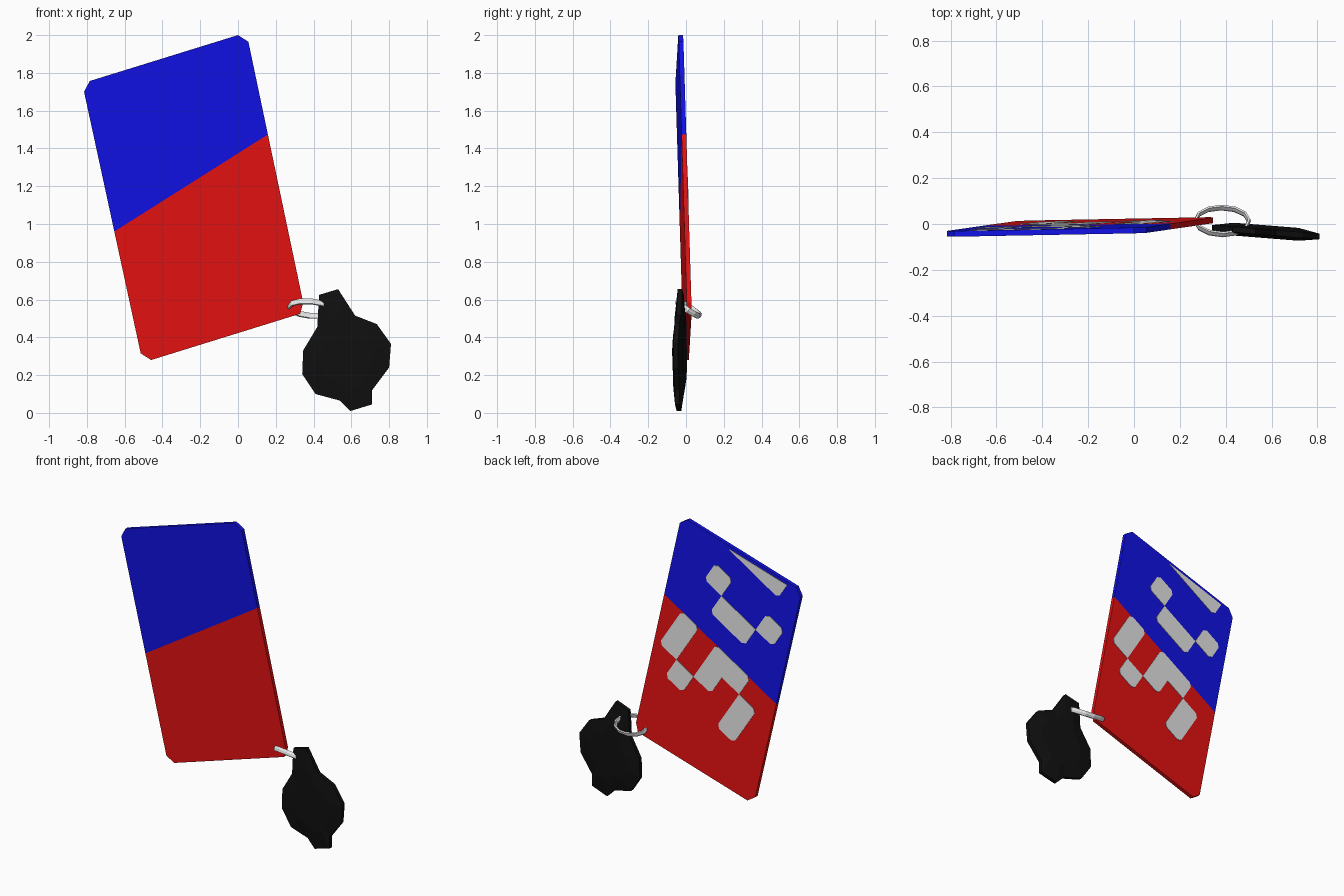
import bpy, bmesh, math
from mathutils import Vector, Matrix

if "Cube" in bpy.data.objects:
    bpy.data.objects.remove(bpy.data.objects["Cube"])


def material(name, color):
    m = bpy.data.materials.new(name)
    m.use_nodes = True
    m.diffuse_color = (*color, 1)
    m.node_tree.nodes["Principled BSDF"].inputs["Base Color"].default_value = (*color, 1)
    return m


BLUE = material("blue", (0.006, 0.006, 0.8))
RED = material("red", (0.8, 0.006, 0.006))
GREY = material("light grey", (0.8, 0.8, 0.8))
BLACK = material("black", (0.005, 0.005, 0.005))


def finish(name, bm, *mats):
    bmesh.ops.recalc_face_normals(bm, faces=bm.faces)
    mesh = bpy.data.meshes.new(name)
    bm.to_mesh(mesh)
    bm.free()
    for m in mats:
        mesh.materials.append(m)
    ob = bpy.data.objects.new(name, mesh)
    bpy.context.collection.objects.link(ob)
    return ob


def loft(bm, loops, closed=False):
    """Join successive loops of points with quads, then cap or close them."""
    rows = [[bm.verts.new(p) for p in loop] for loop in loops]
    n = len(rows[0])
    pairs = list(zip(rows, rows[1:])) + ([(rows[-1], rows[0])] if closed else [])
    for a, b in pairs:
        for i in range(n):
            j = (i + 1) % n
            bm.faces.new((a[i], a[j], b[j], b[i]))
    if not closed:
        bm.faces.new(rows[0])
        bm.faces.new(rows[-1])


def on_plane(outline, plane, offset):
    return [(x, plane(x, z) + offset, z) for x, z in outline]


# Card: leaning slab with clipped corners, split by a slanted colour line
def card_y(x, z):
    return 0.0217 + 0.0265 * x - 0.025 * z


HALF = 0.0125
card_outline = [(-0.815, 1.70), (-0.785, 1.757), (0.0, 2.0), (0.055, 1.965),
                (0.345, 0.585), (0.33, 0.525), (-0.46, 0.28), (-0.515, 0.315)]
split = Vector((0.16, 0, 1.475))
along = Vector((-0.845, 0, -0.534)).normalized()
up = Vector((along.z, 0, -along.x))

bm = bmesh.new()
loft(bm, [on_plane(card_outline, card_y, d) for d in (-HALF, HALF)])
bmesh.ops.bisect_plane(bm, geom=bm.verts[:] + bm.edges[:] + bm.faces[:],
                       plane_co=split, plane_no=up)
for f in bm.faces:
    f.material_index = int((f.calc_center_median() - split).dot(up) < 0)
finish("card", bm, BLUE, RED)

# Block pattern on the back: square cells aligned with the colour line
CELL, START, CUT = 0.147, 0.153, 0.022
cells = {(0, 4), (1, 4), (2, 4), (1, 5), (0, 2), (1, 1), (2, 1), (3, 2),
         (0, -1), (0, -2), (1, -3), (2, -1), (2, -2), (3, -1), (4, -2), (4, -3)}
top_edge = Vector((-0.785, 0, 1.757))
top_normal = Vector((-0.243, 0, 0.785)).normalized()

bm = bmesh.new()
for c, r in sorted(cells):
    pts = []
    for sx, sy in ((-1, -1), (1, -1), (1, 1), (-1, 1)):
        near = {(c + sx, r), (c, r + sy), (c + sx, r + sy)}
        corner = (c + 0.5 + sx / 2, r + 0.5 + sy / 2)
        if near & cells:
            pts.append(corner)
        else:
            k = CUT / CELL
            ends = [(corner[0] - sx * k, corner[1]), (corner[0], corner[1] - sy * k)]
            pts += ends if sx != sy else ends[::-1]
    outline = []
    for a, b in pts:
        p = split + along * (START + a * CELL) + up * (0.003 + b * CELL)
        outline.append((p.x, p.z))
    loft(bm, [on_plane(outline, card_y, HALF + d) for d in (-0.001, 0.003)])
bmesh.ops.bisect_plane(bm, geom=bm.verts[:] + bm.edges[:] + bm.faces[:],
                       plane_co=top_edge - top_normal * 0.02, plane_no=top_normal,
                       clear_outer=True)
bmesh.ops.holes_fill(bm, edges=[e for e in bm.edges if e.is_boundary])
finish("back_pattern", bm, GREY)


# Fob: many-sided tag, thicker in the middle
def fob_y(x, z):
    return -0.036 - 0.08 * (x - 0.58)


fob_outline = [(0.43, 0.625), (0.53, 0.655), (0.62, 0.515), (0.735, 0.47),
               (0.81, 0.365), (0.80, 0.24), (0.71, 0.12), (0.71, 0.045),
               (0.595, 0.01), (0.54, 0.065), (0.41, 0.10), (0.34, 0.205),
               (0.345, 0.33), (0.42, 0.455), (0.425, 0.55)]
inner = [(0.58 + 0.6 * (x - 0.58), 0.3 + 0.6 * (z - 0.3)) for x, z in fob_outline]
bm = bmesh.new()
loft(bm, [on_plane(inner, fob_y, -0.026), on_plane(fob_outline, fob_y, -0.012),
          on_plane(fob_outline, fob_y, 0.012), on_plane(inner, fob_y, 0.03)])
finish("fob", bm, BLACK)

# Ring: tilted oval band linking the card and the fob
SEGMENTS, SIDES = 12, 6
loops = []
for i in range(SEGMENTS):
    t = 2 * math.pi * i / SEGMENTS
    out = Vector((math.cos(t), math.sin(t), 0))
    centre = Vector((0.117 * out.x, 0.07 * out.y, 0))
    loops.append([centre + out * 0.009 * math.cos(s) + Vector((0, 0, 0.018 * math.sin(s)))
                  for s in (2 * math.pi * k / SIDES for k in range(SIDES))])
bm = bmesh.new()
loft(bm, loops, closed=True)
tilt = Matrix.Translation((0.385, 0.013, 0.552)) @ Matrix.Rotation(math.radians(5), 4, 'Y') \
    @ Matrix.Rotation(math.radians(-33), 4, 'X')
bmesh.ops.transform(bm, matrix=tilt, verts=bm.verts)
finish("ring", bm, GREY)
